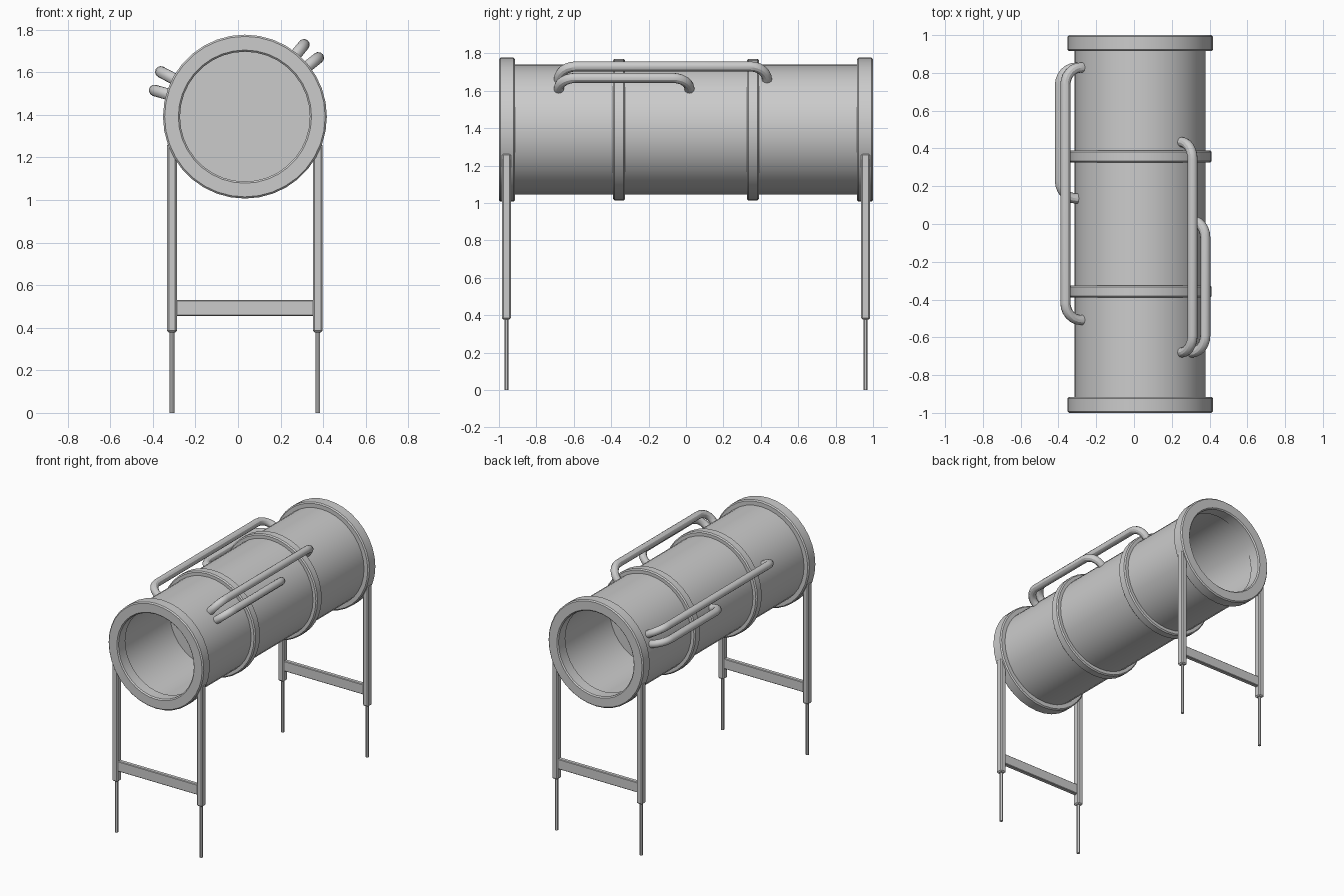
import bpy, bmesh, math
from mathutils import Vector

if "Cube" in bpy.data.objects:
    bpy.data.objects.remove(bpy.data.objects["Cube"])

CX, CZ = 0.0325, 1.392      # tube axis
SEG = 36


def finish(name, bm):
    bmesh.ops.recalc_face_normals(bm, faces=bm.faces)
    me = bpy.data.meshes.new(name)
    bm.to_mesh(me)
    bm.free()
    ob = bpy.data.objects.new(name, me)
    bpy.context.collection.objects.link(ob)
    bpy.ops.object.select_all(action='DESELECT')
    ob.select_set(True)
    bpy.context.view_layer.objects.active = ob
    bpy.ops.object.shade_smooth_by_angle(angle=math.radians(30))
    return ob


def lathe(name, profile):
    """Spin a closed (radius, y) profile around the tube axis."""
    bm = bmesh.new()
    vs = [bm.verts.new((CX + r, y, CZ)) for r, y in profile]
    es = [bm.edges.new((vs[i], vs[(i + 1) % len(vs)])) for i in range(len(vs))]
    bmesh.ops.spin(bm, geom=vs + es, cent=(CX, 0, CZ), axis=(0, 1, 0),
                   angle=math.tau, steps=SEG, use_merge=True)
    bmesh.ops.remove_doubles(bm, verts=bm.verts, dist=1e-5)
    return finish(name, bm)


def box(name, lo, hi, bevel):
    bm = bmesh.new()
    bmesh.ops.create_cube(bm, size=1)
    for v in bm.verts:
        v.co = Vector([(a + b) / 2 + c * (b - a) for a, b, c in zip(lo, hi, v.co)])
    bmesh.ops.bevel(bm, geom=bm.edges[:], offset=bevel, segments=1, affect='EDGES')
    return finish(name, bm)


def handrail(name, angle, r_out, y0, y1, bend=0.09, rad=0.027):
    """U-shaped pipe standing radially off the tube and running along y."""
    d = Vector((math.cos(math.radians(angle)), 0, math.sin(math.radians(angle))))
    side = d.cross(Vector((0, 1, 0)))
    path = [(0.335, y0, 0.0)]                       # radius, y, tangent angle
    for i in range(7):
        t = math.pi / 2 * i / 6
        path.append((r_out - bend + bend * math.sin(t), y0 + bend * (1 - math.cos(t)), t))
    path += [(r, y0 + y1 - y, math.pi - t) for r, y, t in reversed(path)]
    bm = bmesh.new()
    rings = []
    for r, y, t in path:
        c = Vector((CX, y, CZ)) + d * r
        n = d * math.sin(t) - Vector((0, 1, 0)) * math.cos(t)
        rings.append([bm.verts.new(c + rad * (n * math.cos(a) + side * math.sin(a)))
                      for a in (math.tau * k / 12 for k in range(12))])
    for a, b in zip(rings, rings[1:]):
        for k in range(12):
            bm.faces.new((a[k], a[(k + 1) % 12], b[(k + 1) % 12], b[k]))
    bm.faces.new(rings[0])
    bm.faces.new(rings[-1])
    return finish(name, bm)


# hollow tube
lathe("tube", [(0.312, -0.93), (0.347, -0.93), (0.347, 0.93), (0.312, 0.93)])

for s, end in ((-1, "front"), (1, "back")):
    # end flange with chamfered rims
    b = 0.008
    lathe(end + "_flange", [(0.305, s * 0.915), (0.385 - b, s * 0.915), (0.385, s * (0.915 + b)),
                            (0.385, s * (1 - b)), (0.385 - b, s), (0.305 + b, s), (0.305, s * (1 - b))])
    # solid middle band, closing the tube inside
    lathe(end + "_band", [(0, s * 0.325), (0.378 - b, s * 0.325), (0.378, s * (0.325 + b)),
                          (0.378, s * (0.39 - b)), (0.378 - b, s * 0.39), (0, s * 0.39)])
    y = s * 0.96
    for m, side in ((-1, "left"), (1, "right")):
        x = CX + m * 0.3425
        # leg and thin stake
        box(f"{end}_{side}_leg", (x - 0.023, y - 0.025, 0.378), (x + 0.023, y + 0.025, 1.265), 0.008)
        bm = bmesh.new()
        bmesh.ops.create_cone(bm, cap_ends=True, segments=12, radius1=0.011, radius2=0.011, depth=0.4)
        bmesh.ops.translate(bm, verts=bm.verts, vec=(x, y, 0.2))
        finish(f"{end}_{side}_stake", bm)
    # crossbar between the legs
    box(end + "_crossbar", (CX - 0.33, y - 0.016, 0.455), (CX + 0.33, y + 0.016, 0.53), 0.004)

# handrails
handrail("right_upper_rail", 50.6, 0.437, -0.68, 0.433)
handrail("right_lower_rail", 38.7, 0.442, -0.68, 0.018)
handrail("left_upper_rail", 152, 0.448, -0.508, 0.828)
handrail("left_lower_rail", 163.8, 0.442, 0.135, 0.828)
